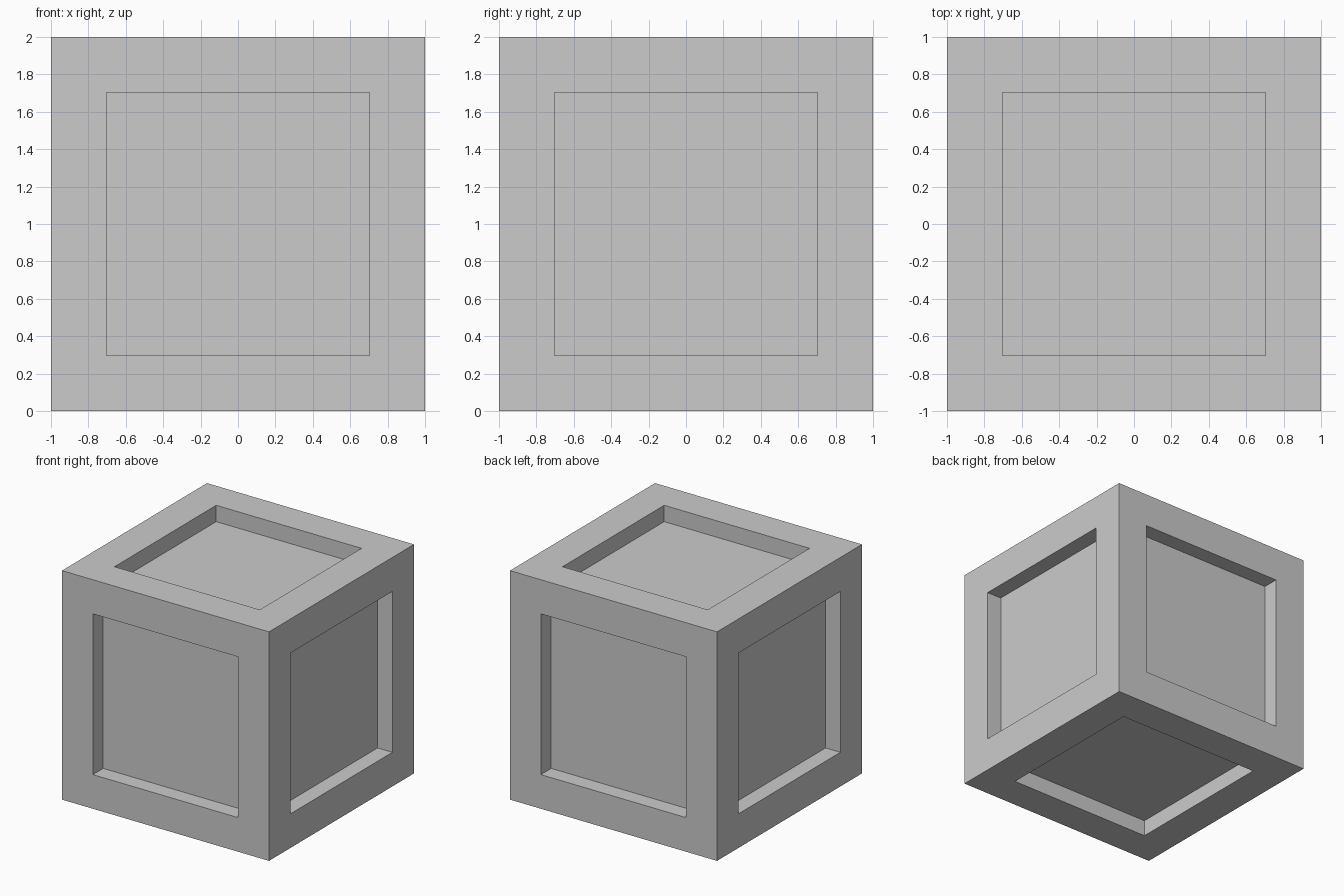
import bpy, bmesh

if "Cube" in bpy.data.objects:
    bpy.data.objects.remove(bpy.data.objects["Cube"])

BORDER = 0.298   # frame width around each panel
DEPTH = 0.143    # how far each panel is sunk

# Cube body standing on the ground
bm = bmesh.new()
bmesh.ops.create_cube(bm, size=2.0)
bmesh.ops.translate(bm, verts=bm.verts, vec=(0, 0, 1))

# Square recess with straight walls on all six sides
panels = bm.faces[:]
bmesh.ops.inset_individual(bm, faces=panels, thickness=BORDER, use_even_offset=True)
panels = bmesh.ops.extrude_discrete_faces(bm, faces=panels)["faces"]
for face in panels:
    face.normal_update()
    bmesh.ops.translate(bm, verts=face.verts, vec=-face.normal * DEPTH)
bmesh.ops.recalc_face_normals(bm, faces=bm.faces)

mesh = bpy.data.meshes.new("crate")
bm.to_mesh(mesh)
bm.free()
bpy.context.collection.objects.link(bpy.data.objects.new("crate", mesh))
